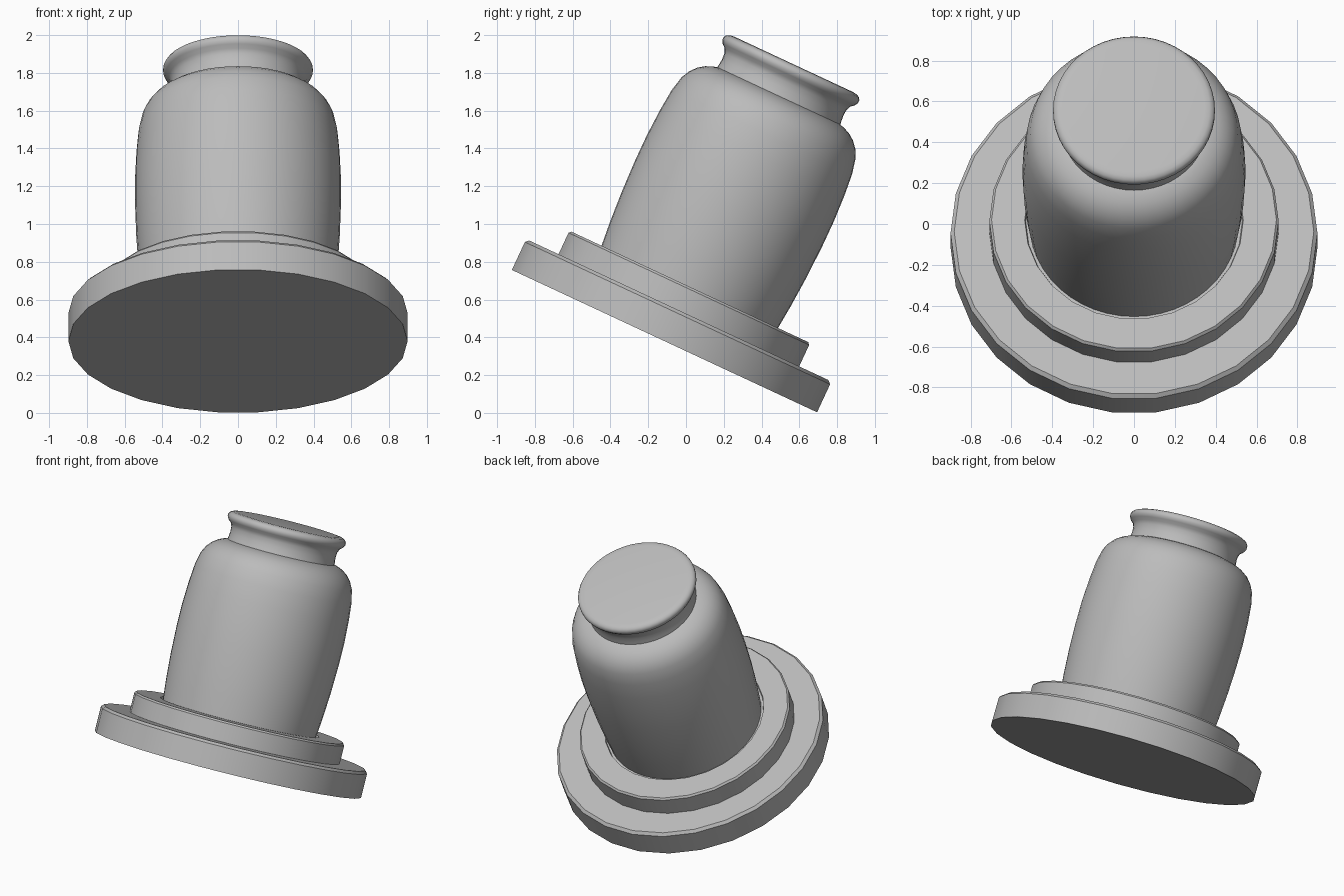
import bpy, math
from mathutils import Matrix

if "Cube" in bpy.data.objects:
    bpy.data.objects.remove(bpy.data.objects["Cube"])

# One flat grey for the whole model
grey = bpy.data.materials.new("mid_grey")
grey.diffuse_color = (0.5, 0.5, 0.5, 1)
grey.use_nodes = True
grey.node_tree.nodes["Principled BSDF"].inputs["Base Color"].default_value = grey.diffuse_color

# Everything leans back 25 degrees about the centre of the base disc
TILT = Matrix.Translation((0, -0.114, 0.38)) @ Matrix.Rotation(math.radians(-25), 4, 'X')


def lathe(name, profile, sides, phase=0.0, smooth=30):
    """Revolve (radius, height) points about the leaning axis; ends are capped."""
    verts, faces = [], []
    for r, h in profile:
        for i in range(sides):
            a = 2 * math.pi * (i + phase) / sides
            verts.append((r * math.cos(a), r * math.sin(a), h))
    for k in range(len(profile) - 1):
        for i in range(sides):
            j = (i + 1) % sides
            faces.append((k * sides + i, k * sides + j,
                          (k + 1) * sides + j, (k + 1) * sides + i))
    faces.append(tuple(reversed(range(sides))))
    faces.append(tuple(range((len(profile) - 1) * sides, len(profile) * sides)))
    mesh = bpy.data.meshes.new(name)
    mesh.from_pydata(verts, [], faces)
    mesh.transform(TILT)
    mesh.materials.append(grey)
    obj = bpy.data.objects.new(name, mesh)
    bpy.context.collection.objects.link(obj)
    bpy.ops.object.select_all(action='DESELECT')
    obj.select_set(True)
    bpy.context.view_layer.objects.active = obj
    bpy.ops.object.shade_smooth_by_angle(angle=math.radians(smooth))
    return obj


# Wide base disc with a thin chamfer
lathe("base_disc", [(0.898, 0), (0.898, 0.163), (0.88, 0.18)], 26)

# Upper step with a shallow seat for the body
lathe("upper_step", [(0.708, 0.17), (0.708, 0.305), (0.697, 0.317),
                     (0.535, 0.317), (0.53, 0.30)], 26)

# Bulging body with rounded shoulder
lathe("body", [(0.513, 0.29), (0.528, 0.45), (0.539, 0.62), (0.545, 0.80),
               (0.545, 0.95), (0.538, 1.10), (0.527, 1.22), (0.508, 1.305),
               (0.485, 1.35), (0.455, 1.385), (0.42, 1.41), (0.385, 1.425),
               (0.35, 1.435)], 48, smooth=40)

# Waisted neck flaring to a rounded rim
lathe("neck_and_rim", [(0.362, 1.42), (0.357, 1.45), (0.354, 1.48), (0.356, 1.515),
                       (0.366, 1.54), (0.386, 1.557), (0.396, 1.575),
                       (0.396, 1.592), (0.387, 1.606), (0.37, 1.614),
                       (0.345, 1.617)], 48, smooth=50)
